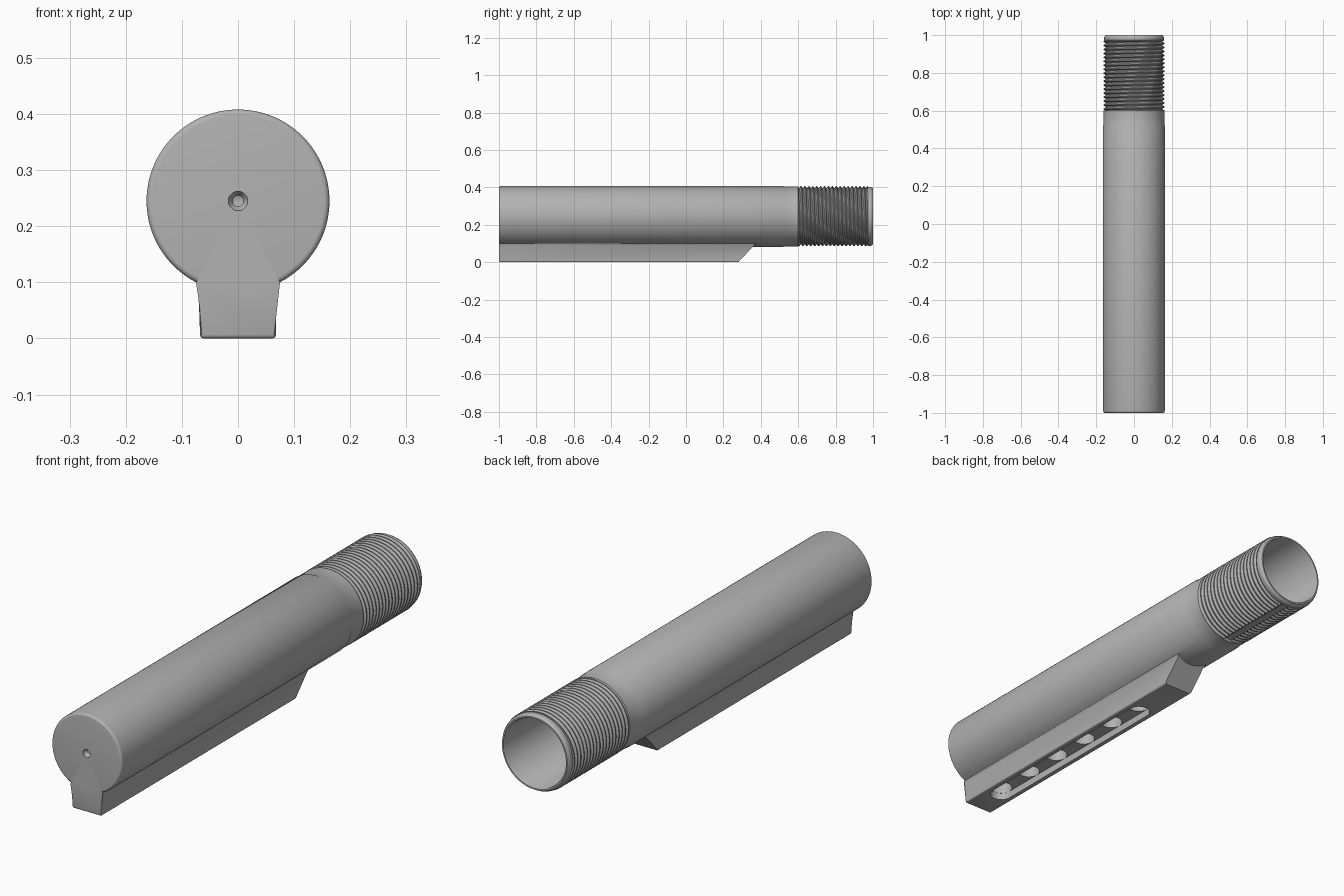
import bpy, bmesh, math

if "Cube" in bpy.data.objects:
    bpy.data.objects.remove(bpy.data.objects["Cube"])

CZ = 0.245          # height of the tube axis
SEG = 128
PI = math.pi

grey = bpy.data.materials.new("satin_grey")
grey.diffuse_color = (0.45, 0.45, 0.45, 1)
grey.use_nodes = True
grey.node_tree.nodes["Principled BSDF"].inputs["Base Color"].default_value = grey.diffuse_color


def finish(bm, name):
    bmesh.ops.remove_doubles(bm, verts=bm.verts, dist=1e-6)
    bmesh.ops.recalc_face_normals(bm, faces=bm.faces)
    me = bpy.data.meshes.new(name)
    bm.to_mesh(me)
    bm.free()
    ob = bpy.data.objects.new(name, me)
    bpy.context.collection.objects.link(ob)
    me.materials.append(grey)
    return ob


def lathe(name, profile):
    """Revolve (radius, y) points about the tube axis."""
    bm = bmesh.new()
    vs = [bm.verts.new((r, y, CZ)) for r, y in profile]
    es = [bm.edges.new(p) for p in zip(vs, vs[1:])]
    bmesh.ops.spin(bm, geom=vs + es, cent=(0, 0, CZ), axis=(0, 1, 0),
                   angle=2 * PI, steps=SEG, use_merge=True)
    return finish(bm, name)


def prism(name, outline, z0, z1):
    """Extrude an (x, y) outline upward."""
    bm = bmesh.new()
    f = bm.faces.new([bm.verts.new((x, y, z0)) for x, y in outline])
    g = bmesh.ops.extrude_face_region(bm, geom=[f])["geom"]
    for v in g:
        if isinstance(v, bmesh.types.BMVert):
            v.co.z = z1
    return finish(bm, name)


def boolean(target, tool, op):
    m = target.modifiers.new("b", 'BOOLEAN')
    m.operation, m.solver, m.object = op, 'EXACT', tool
    bpy.context.view_layer.objects.active = target
    bpy.ops.object.modifier_apply(modifier=m.name)
    bpy.data.objects.remove(tool)


def smooth(ob, deg):
    bpy.ops.object.select_all(action='DESELECT')
    ob.select_set(True)
    bpy.context.view_layer.objects.active = ob
    bpy.ops.object.shade_smooth_by_angle(angle=math.radians(deg))


# Hollow tube, closed at the front with a centre dimple
front_round = [(0.153 + 0.010 * math.sin(a), -0.99 - 0.010 * math.cos(a))
               for a in (i * PI / 10 for i in range(6))]
tube = lathe("tube", [(0, -0.975), (0.010, -0.979), (0.017, -0.99), (0.017, -1)]
             + front_round
             + [(0.163, 0.52), (0.1605, 0.525), (0.1605, 0.6), (0.151, 0.605),
                (0.151, 0.968), (0.158, 0.973), (0.158, 0.988), (0.151, 1),
                (0.145, 1), (0.142, 0.994), (0.142, -0.95), (0, -0.95)])

# Underside rail with a sloped back end and softened edges
half = [(0.068, 0), (0.068, 0.088), (0.075, 0.101), (0.066, 0.112), (0.03, 0.102)]
outline = half + [(-x, z) for x, z in reversed(half)]
bm = bmesh.new()
rings = [[bm.verts.new((x, y0 + k * z, z)) for x, z in outline]
         for y0, k in ((-1, 0), (0.28, 0.94))]
n = len(outline)
for i in range(n):
    j = (i + 1) % n
    bm.faces.new((rings[0][i], rings[0][j], rings[1][j], rings[1][i]))
for r in rings:
    bm.faces.new(r)
edges = [e for e in bm.edges
         if sum(v.co.z for v in e.verts) / 2 < 0.05
         and sum(v.co.y for v in e.verts) / 2 < 0.2]
bmesh.ops.bevel(bm, geom=edges, offset=0.007, segments=3, profile=0.5,
                affect='EDGES')
rail = finish(bm, "rail")
boolean(tube, rail, 'UNION')

# Long shallow slot in the rail, with six deeper round stops
R, Y0, Y1 = 0.045, -0.85, 0.03
arc = [i * PI / 24 for i in range(25)]
slot = [(R * math.cos(a), Y1 + R * math.sin(a)) for a in arc] \
     + [(-R * math.cos(a), Y0 - R * math.sin(a)) for a in arc]
boolean(tube, prism("slot_cutter", slot, -0.05, 0.03), 'DIFFERENCE')
for i in range(6):
    yc = Y0 + (Y1 - Y0) * i / 5
    hole = [(0.0445 * math.cos(a), yc + 0.0445 * math.sin(a))
            for a in (k * PI / 24 for k in range(48))]
    boolean(tube, prism("stop_cutter", hole, -0.05, 0.085), 'DIFFERENCE')
tube.name = "tube_with_rail"
smooth(tube, 30)

# Helical thread, flattened along a keyway underneath
PITCH, YA, YB = 0.021, 0.602, 0.972
shape = [(0, 0.152), (0.2, 0.152), (0.5, 0.1615), (0.7, 0.1615)]
bm = bmesh.new()
cols = []
for s in range(SEG + 1):
    t = 2 * PI * s / SEG
    col = []
    for turn in range(-1, int((YB - YA) / PITCH) + 2):
        for f, r in shape:
            y = YA + PITCH * (turn + f + s / SEG)
            x, z = r * math.sin(t), CZ + r * math.cos(t)
            if abs(x) < 0.022 and z < CZ:
                z = max(z, CZ - 0.1515)
            col.append(bm.verts.new((x, min(max(y, YA), YB), z)))
    cols.append(col)
for a, b in zip(cols, cols[1:]):
    for k in range(len(a) - 1):
        bm.faces.new((a[k], b[k], b[k + 1], a[k + 1]))
bmesh.ops.dissolve_degenerate(bm, dist=1e-6, edges=bm.edges)
thread = finish(bm, "thread")
smooth(thread, 25)
